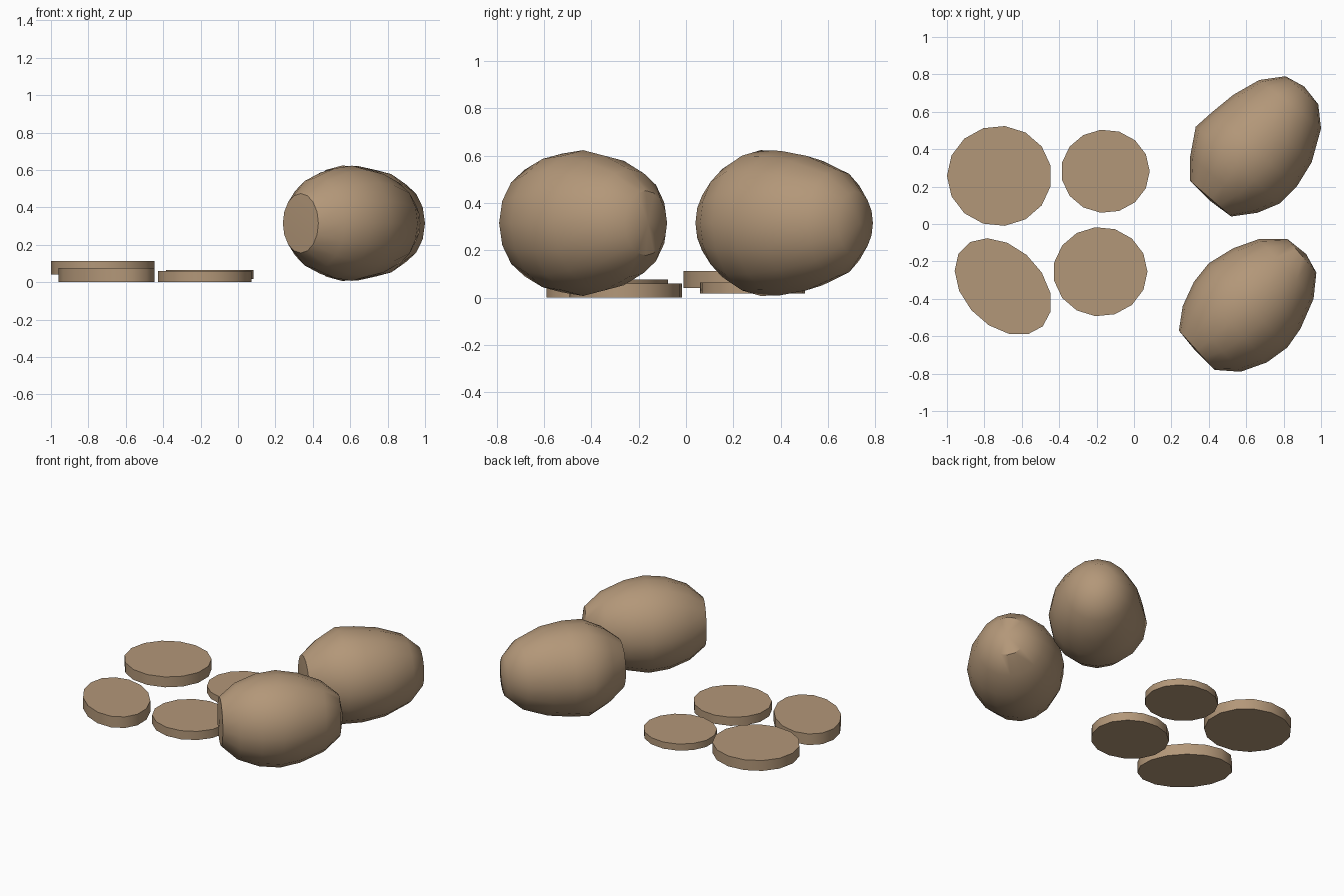
import bpy, bmesh, math
from mathutils import Vector

if "Cube" in bpy.data.objects:
    bpy.data.objects.remove(bpy.data.objects["Cube"])

skin = bpy.data.materials.new("potato_tan")
skin.diffuse_color = (0.45, 0.31, 0.19, 1)
skin.use_nodes = True
skin.node_tree.nodes["Principled BSDF"].inputs["Base Color"].default_value = skin.diffuse_color


def finish(name, bm):
    bmesh.ops.recalc_face_normals(bm, faces=bm.faces[:])
    me = bpy.data.meshes.new(name)
    bm.to_mesh(me)
    bm.free()
    me.materials.append(skin)
    ob = bpy.data.objects.new(name, me)
    bpy.context.collection.objects.link(ob)
    bpy.ops.object.select_all(action='DESELECT')
    ob.select_set(True)
    bpy.context.view_layer.objects.active = ob
    bpy.ops.object.shade_smooth_by_angle(angle=math.radians(40))


def potato(name, start, pairs, end, zc=0.315, half_height=0.308, sides=16):
    """Loft rings between left/right outline points, closed by a pole at each end."""
    bm = bmesh.new()
    spans = [(Vector((a, b, zc)), Vector((c, d, zc))) for a, b, c, d in pairs]
    widest = max((r - l).length for l, r in spans)
    rings = []
    for l, r in spans:
        mid, side = (l + r) / 2, (r - l) / 2
        up = Vector((0, 0, half_height * ((r - l).length / widest) ** 0.85))
        angles = [2 * math.pi * i / sides for i in range(sides)]
        rings.append([bm.verts.new(mid + side * math.cos(t) + up * math.sin(t)) for t in angles])
    poles = [bm.verts.new((*p, zc)) for p in (start, end)]
    for i in range(sides):
        j = (i + 1) % sides
        for a, b in zip(rings, rings[1:]):
            bm.faces.new((a[i], a[j], b[j], b[i]))
        bm.faces.new((poles[0], rings[0][j], rings[0][i]))
        bm.faces.new((poles[1], rings[-1][i], rings[-1][j]))
    finish(name, bm)


def slice_disc(name, cx, cy, a, b, turn, z0, z1, lump=0.0, sides=15):
    """Flat, slightly lumpy oval slice."""
    bm = bmesh.new()
    base = []
    c, s = math.cos(math.radians(turn)), math.sin(math.radians(turn))
    for i in range(sides):
        t = 2 * math.pi * i / sides
        k = 1 + lump * math.cos(4 * t + math.pi)
        x, y = a * k * math.cos(t), b * k * math.sin(t)
        base.append(bm.verts.new((cx + x * c - y * s, cy + x * s + y * c, z0)))
    face = bm.faces.new(base)
    ext = bmesh.ops.extrude_face_region(bm, geom=[face], use_keep_orig=True)
    top = [v for v in ext["geom"] if isinstance(v, bmesh.types.BMVert)]
    bmesh.ops.translate(bm, verts=top, vec=(0, 0, z1 - z0))
    finish(name, bm)


# Whole potatoes
potato("back_potato", (0.405, 0.125), [
    (0.30, 0.23, 0.52, 0.04), (0.30, 0.36, 0.66, 0.06), (0.33, 0.52, 0.78, 0.11),
    (0.42, 0.60, 0.87, 0.20), (0.53, 0.69, 0.95, 0.33), (0.67, 0.77, 1.00, 0.51),
    (0.81, 0.79, 0.985, 0.64)], (0.91, 0.735))
potato("front_potato", (0.33, -0.68), [
    (0.24, -0.57, 0.43, -0.78), (0.26, -0.44, 0.57, -0.79), (0.32, -0.31, 0.71, -0.74),
    (0.40, -0.21, 0.82, -0.66), (0.53, -0.13, 0.89, -0.56), (0.67, -0.08, 0.96, -0.40),
    (0.82, -0.08, 0.975, -0.26)], (0.92, -0.16))

# Cut slices
slice_disc("back_left_slice", -0.72, 0.257, 0.28, 0.268, 180, 0.04, 0.112)
slice_disc("front_left_slice", -0.70, -0.335, 0.30, 0.21, -45, 0.0, 0.077)
slice_disc("back_middle_slice", -0.153, 0.282, 0.237, 0.223, 0, 0.018, 0.064)
slice_disc("front_middle_slice", -0.18, -0.255, 0.252, 0.239, 0, 0.0, 0.06)
